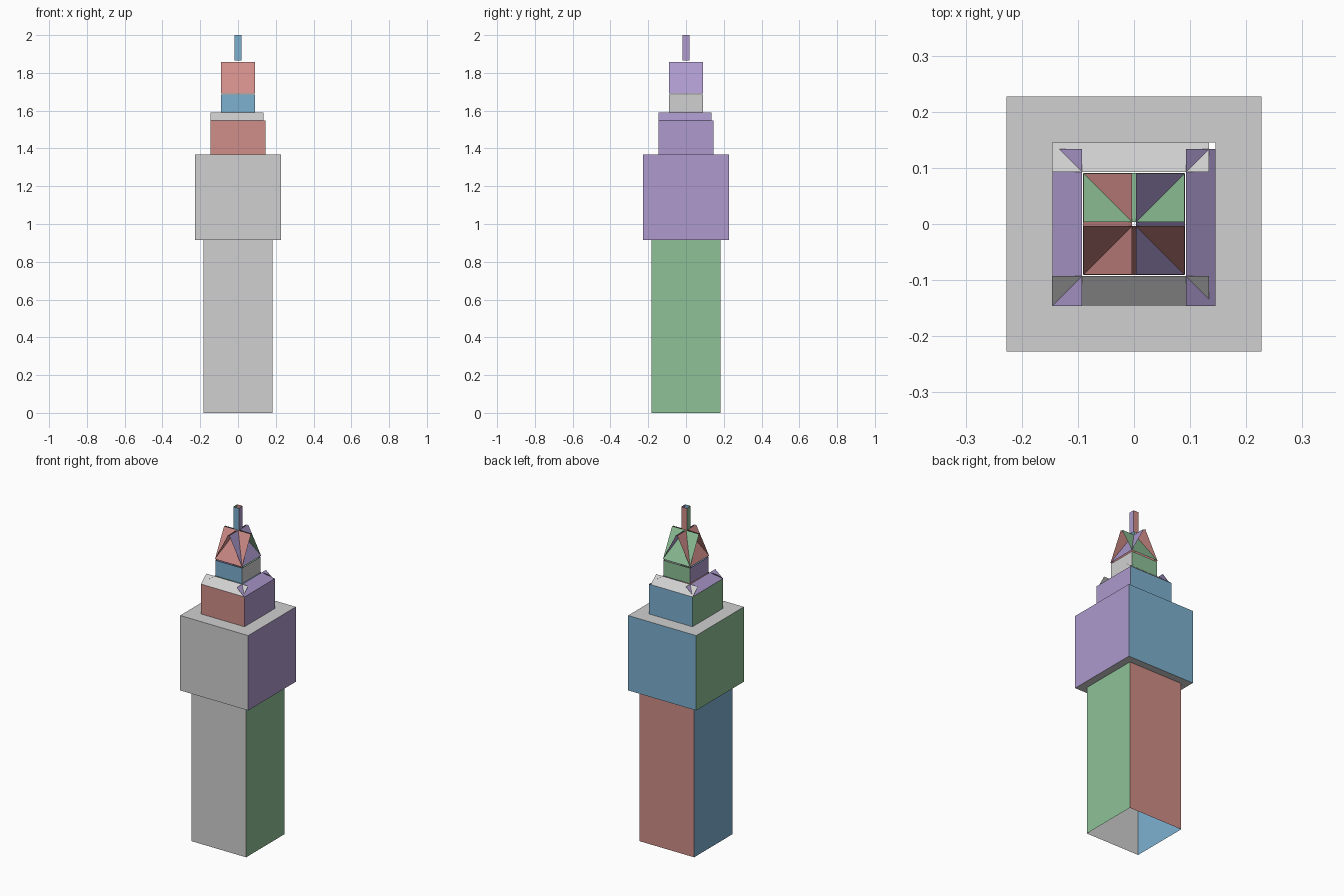
import bpy, bmesh, math
from mathutils import Matrix

cube = bpy.data.objects.get("Cube")
if cube:
    bpy.data.objects.remove(cube, do_unlink=True)


def material(name, rgb):
    # 8-bit sRGB to linear
    lin = [((c / 255 + 0.055) / 1.055) ** 2.4 for c in rgb] + [1]
    m = bpy.data.materials.new(name)
    m.use_nodes = True
    m.diffuse_color = lin
    bsdf = next(n for n in m.node_tree.nodes if n.type == 'BSDF_PRINCIPLED')
    bsdf.inputs["Base Color"].default_value = lin
    return m


MATS = {
    "grey": material("light_grey", (208, 208, 208)),
    "red": material("soft_red", (208, 141, 136)),
    "green": material("soft_green", (142, 193, 151)),
    "blue": material("soft_blue", (125, 177, 208)),
    "purple": material("soft_purple", (173, 154, 206)),
}


def four_sides(name, colours, z0, z1, out0, out1, span, caps=()):
    """Four sheets turned about z: front, right, back, left.
    Each runs from distance out0 at z0 to out1 at z1 and covers span sideways.
    caps lists (z, inner half size, facing) for flat grey rings."""
    bm = bmesh.new()
    used = list(dict.fromkeys(list(colours) + (["grey"] if caps else [])))
    for k, colour in enumerate(colours):
        # opposite sides share the same world extent
        a, b = span if k < 2 else (-span[1], -span[0])
        turn = Matrix.Rotation(k * math.pi / 2, 3, 'Z')
        sheets = [([(a, -out0, z0), (b, -out0, z0), (b, -out1, z1), (a, -out1, z1)], colour)]
        for z, r, up in caps:
            ring = [(-out0, -out0, z), (out0, -out0, z), (r, -r, z), (-r, -r, z)]
            sheets.append((ring if up else ring[::-1], "grey"))
        for pts, col in sheets:
            f = bm.faces.new([bm.verts.new(turn @ Matrix.Translation(p).translation) for p in pts])
            f.material_index = used.index(col)
    if out0 == out1:
        bmesh.ops.remove_doubles(bm, verts=bm.verts, dist=1e-5)
    me = bpy.data.meshes.new(name)
    bm.to_mesh(me)
    bm.free()
    for c in used:
        me.materials.append(MATS[c])
    ob = bpy.data.objects.new(name, me)
    bpy.context.collection.objects.link(ob)
    return ob


def walls(name, colours, half, z0, z1, caps=()):
    return four_sides(name, colours, z0, z1, half, half, (-half, half), caps)


# Tall open-bottomed shaft
walls("tower_shaft", ("grey", "green", "red", "blue"), 0.182, 0.0, 0.915)
# Wide clock-stage block with ledges above and below
walls("wide_block", ("grey", "purple", "blue", "green"), 0.227, 0.915, 1.367,
      caps=((0.915, 0.182, False), (1.367, 0.145, True)))
# Upper stage
walls("upper_stage", ("red", "purple", "blue", "green"), 0.145, 1.367, 1.547)
# Sloped skirt roof of crossing rectangular sheets
four_sides("skirt_roof", ("grey", "purple", "grey", "purple"), 1.547, 1.59,
           0.145, 0.093, (-0.146, 0.134))
# Lantern
walls("lantern", ("blue", "grey", "green", "purple"), 0.089, 1.59, 1.685)
# Spire roof of crossing rectangular sheets
four_sides("spire_roof", ("red", "purple", "green", "red"), 1.692, 1.858,
           0.091, 0.004, (-0.09, 0.09))
# Hollow finial
walls("finial", ("blue", "purple", "red", "green"), 0.018, 1.865, 2.0)
